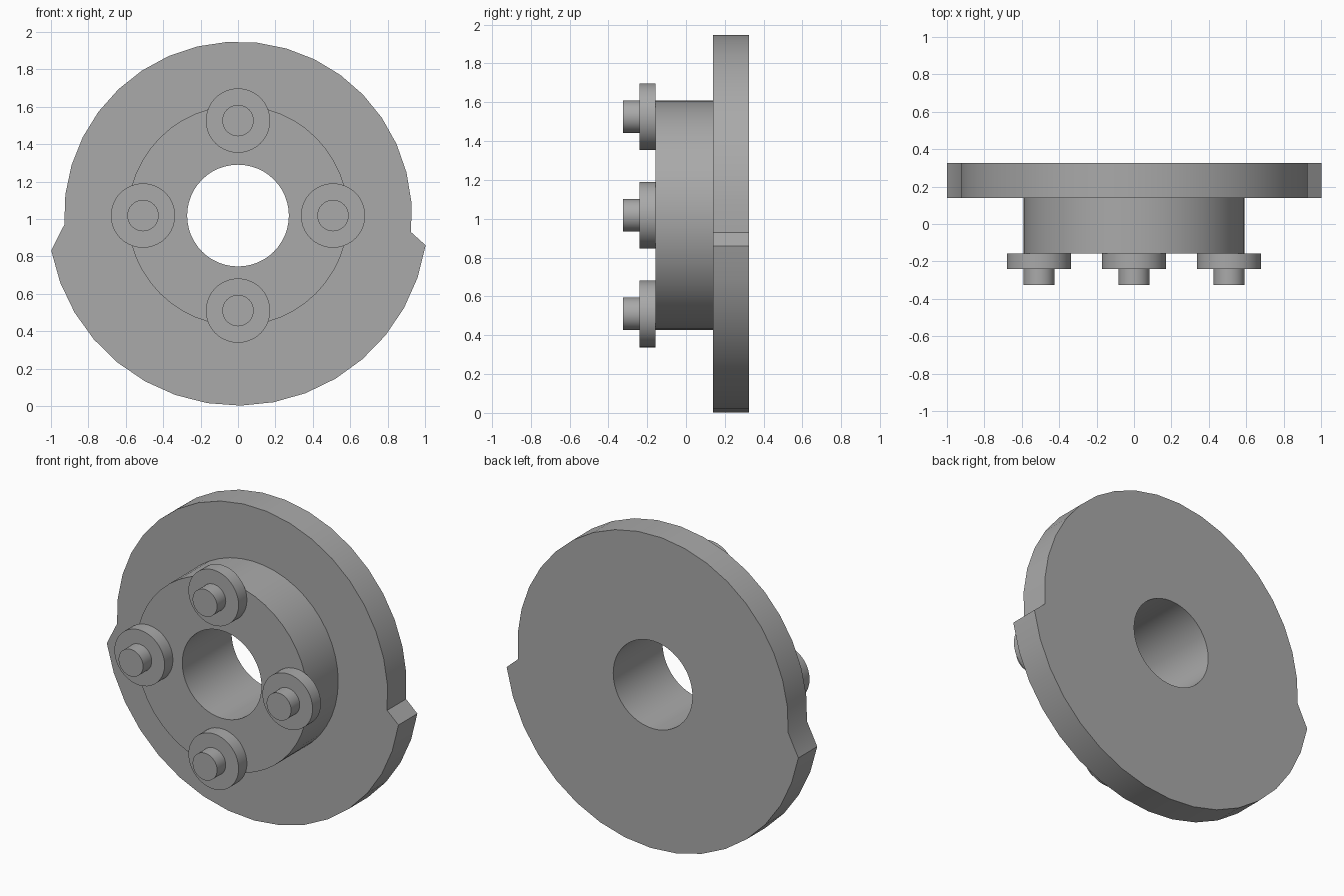
import bpy, bmesh
from math import sin, cos, radians

if "Cube" in bpy.data.objects:
    bpy.data.objects.remove(bpy.data.objects["Cube"], do_unlink=True)

CENTRE_Z = 1.018
GREY = (0.4, 0.4, 0.4, 1)
metal = bpy.data.materials.new("plain_grey")
metal.use_nodes = True
metal.diffuse_color = GREY
metal.node_tree.nodes["Principled BSDF"].inputs["Base Color"].default_value = GREY


def arc(radius, start, end, steps):
    """Points (x, z) from start to end angle, both included."""
    angles = [radians(start + (end - start) * i / steps) for i in range(steps + 1)]
    return [(radius * cos(a), radius * sin(a)) for a in angles]


def circle(radius, steps):
    return arc(radius, 0, 360, steps)[:-1]


def slab(name, loops, front, back, x=0, z=0):
    """Closed outlines, the first outer and the rest holes, extruded along y."""
    bm = bmesh.new()
    edges = []
    for loop in loops:
        verts = [bm.verts.new((px + x, front, pz + z + CENTRE_Z)) for px, pz in loop]
        edges += [bm.edges.new((verts[i - 1], verts[i])) for i in range(len(verts))]
    bmesh.ops.triangle_fill(bm, edges=edges, use_beauty=True, use_dissolve=False)
    grown = bmesh.ops.extrude_face_region(bm, geom=bm.faces[:], use_keep_orig=True)
    moved = [g for g in grown["geom"] if isinstance(g, bmesh.types.BMVert)]
    bmesh.ops.translate(bm, verts=moved, vec=(0, back - front, 0))
    bmesh.ops.recalc_face_normals(bm, faces=bm.faces[:])
    mesh = bpy.data.meshes.new(name)
    bm.to_mesh(mesh)
    bm.free()
    mesh.materials.append(metal)
    obj = bpy.data.objects.new(name, mesh)
    bpy.context.collection.objects.link(obj)
    bpy.ops.object.select_all(action="DESELECT")
    obj.select_set(True)
    bpy.context.view_layer.objects.active = obj
    bpy.ops.object.shade_smooth_by_angle(angle=radians(30))
    return obj


# Stepped disc: smaller radius above, larger radius below, with a bore
bore = circle(0.272, 48)
outline = arc(0.93, -5.5, 183, 19) + arc(1.016, 190.6, 351, 16)
slab("cam_plate", [outline, bore], 0.14, 0.325)

# Raised hub around the bore
slab("hub", [circle(0.59, 48), bore], -0.158, 0.14)

# Four collars with pins on the hub face
for side, dx, dz in (("left", 1, 0), ("right", -1, 0), ("upper", 0, 1), ("lower", 0, -1)):
    x, z = dx * 0.508, dz * 0.508
    slab(side + "_collar", [circle(0.172, 40)], -0.24, -0.158, x, z)
    slab(side + "_pin", [circle(0.084, 32)], -0.325, -0.24, x, z)
